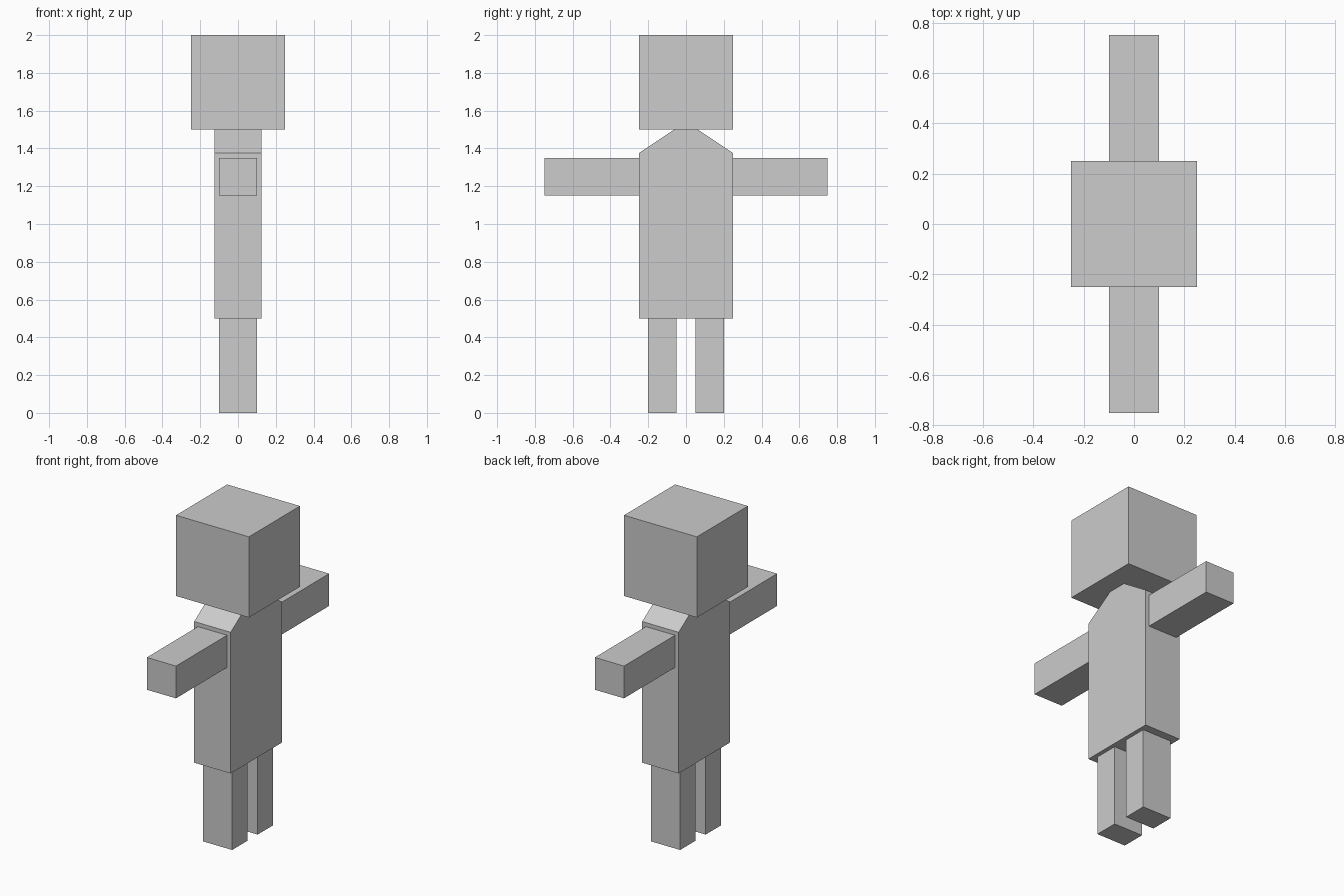
import bpy
import bmesh

cube = bpy.data.objects.get("Cube")
if cube:
    bpy.data.objects.remove(cube, do_unlink=True)

# Single grey material
GREY = (0.604, 0.604, 0.604, 1.0)
grey = bpy.data.materials.new("plain_grey")
grey.use_nodes = True
grey.diffuse_color = GREY
grey.node_tree.nodes["Principled BSDF"].inputs["Base Color"].default_value = GREY


def prism(name, profile, half_x):
    """Extrude a (y, z) outline along x, centred on x = 0."""
    bm = bmesh.new()
    base = bm.faces.new([bm.verts.new((-half_x, y, z)) for y, z in profile])
    extruded = bmesh.ops.extrude_face_region(bm, geom=[base])
    verts = [v for v in extruded["geom"] if isinstance(v, bmesh.types.BMVert)]
    bmesh.ops.translate(bm, verts=verts, vec=(2 * half_x, 0, 0))
    bmesh.ops.recalc_face_normals(bm, faces=bm.faces)
    mesh = bpy.data.meshes.new(name)
    bm.to_mesh(mesh)
    bm.free()
    mesh.materials.append(grey)
    obj = bpy.data.objects.new(name, mesh)
    bpy.context.collection.objects.link(obj)
    return obj


def box(name, half_x, y0, y1, z0, z1):
    return prism(name, [(y0, z0), (y1, z0), (y1, z1), (y0, z1)], half_x)


# Head
box("head", 0.25, -0.25, 0.25, 1.5, 2.0)

# Torso with sloped shoulders
prism("torso", [(-0.25, 0.5), (0.25, 0.5), (0.25, 1.375),
                (0.0625, 1.5), (-0.0625, 1.5), (-0.25, 1.375)], 0.125)

# Arms and legs, one of each toward the front and the back
for side, s in (("front", -1), ("back", 1)):
    box(side + "_arm", 0.1, s * 0.25, s * 0.75, 1.15, 1.35)
    box(side + "_leg", 0.1, s * 0.05, s * 0.2, 0.0, 0.5)
